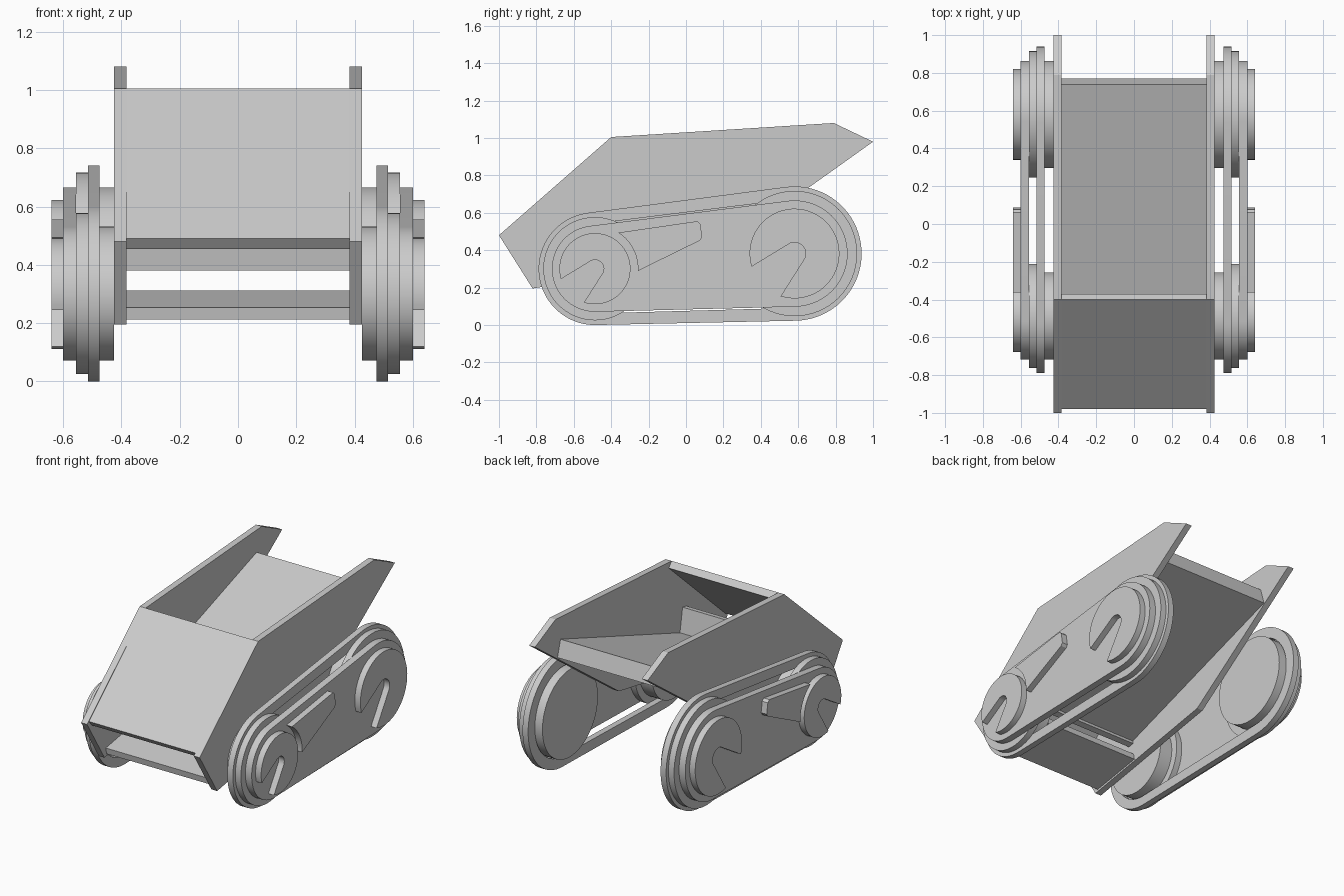
import bpy, bmesh, math
from math import sin, cos, radians

cube = bpy.data.objects.get("Cube")
if cube:
    bpy.data.objects.remove(cube, do_unlink=True)

gray = bpy.data.materials.new("plain_gray")
gray.use_nodes = True
COLOUR = (0.6, 0.6, 0.6, 1)
gray.diffuse_color = COLOUR
gray.node_tree.nodes["Principled BSDF"].inputs["Base Color"].default_value = COLOUR

FRONT = (-0.487, 0.301)   # wheel centres in (y, z)
REAR = (0.58, 0.382)


def arc(centre, r, start, end, n=40):
    """Points of a circular arc, angles in degrees."""
    out = []
    for i in range(n + 1):
        a = radians(start + (end - start) * i / n)
        out.append((centre[0] + r * cos(a), centre[1] + r * sin(a)))
    return out


def disc(centre, r):
    return arc(centre, r, 0, 360, 64)[:-1]


def belt_line(r_front, r_rear):
    """Outline of a belt pulled tight around both wheels."""
    dy, dz = REAR[0] - FRONT[0], REAR[1] - FRONT[1]
    tilt = math.degrees(math.atan2(dz, dy))
    spread = math.degrees(math.acos((r_front - r_rear) / math.hypot(dy, dz)))
    return (arc(REAR, r_rear, tilt - spread, tilt + spread)
            + arc(FRONT, r_front, tilt + spread, tilt + 360 - spread))


def slotted_disc(centre, r):
    """Disc with a wedge slot that opens forward and down."""
    return arc(centre, r, 252, 557, 56) + arc(centre, r * 0.25, 130, -40, 12)


def prism(name, outline, x0, x1, mirror=False, hole=None):
    """Extrude a (y, z) outline along x; a hole outline makes a ring."""
    bm = bmesh.new()

    def loop(pts, x):
        return [bm.verts.new((x, y, z)) for y, z in pts]

    def bridge(a, b):
        for i in range(len(a)):
            j = (i + 1) % len(a)
            bm.faces.new((a[i], a[j], b[j], b[i]))

    a, b = loop(outline, x0), loop(outline, x1)
    bridge(a, b)
    if hole:
        c, d = loop(hole, x0), loop(hole, x1)
        bridge(c, d)
        bridge(a, c)
        bridge(b, d)
    else:
        bm.faces.new(a)
        bm.faces.new(b)
    bmesh.ops.recalc_face_normals(bm, faces=bm.faces)
    mesh = bpy.data.meshes.new(name)
    bm.to_mesh(mesh)
    bm.free()
    mesh.materials.append(gray)
    ob = bpy.data.objects.new(name, mesh)
    bpy.context.collection.objects.link(ob)
    if mirror:
        ob.modifiers.new("Mirror", 'MIRROR').use_axis[0] = True
    bpy.ops.object.select_all(action='DESELECT')
    ob.select_set(True)
    bpy.context.view_layer.objects.active = ob
    bpy.ops.object.shade_smooth_by_angle(angle=radians(20))


# Body: side plates
W = 0.383
prism("side_plates",
      [(-1, 0.48), (-0.4, 1.005), (0.79, 1.08), (1, 0.98), (0.14, 0.366), (-0.82, 0.195)],
      W, 0.425, mirror=True)

# Body: sloped front panel, bed, upright lip across its front, low shelf
prism("front_panel", [(-0.98, 0.491), (-0.4, 1.005), (-0.37, 0.97), (-0.95, 0.455)], -W, W)
prism("bed", [(0.738, 0.932), (0.77, 0.825), (-0.48, 0.402), (-0.49, 0.505)], -W, W)
prism("bed_lip", [(-0.465, 0.387), (-0.512, 0.662), (-0.552, 0.655), (-0.505, 0.38)], -W, W)
prism("front_shelf", [(-0.8, 0.213), (-0.807, 0.253), (-0.46, 0.312), (-0.453, 0.272)], -W, W)

# Track belt and inner track plate
prism("track_belt", belt_line(0.301, 0.359), 0.475, 0.515, True, hole=belt_line(0.239, 0.29))
prism("track_plate", belt_line(0.23, 0.284), 0.555, 0.6, True)

# Wheels: hub, flange and slotted cap
for side, centre, hub, flange, cap in (("front", FRONT, 0.23, 0.276, 0.19),
                                       ("rear", REAR, 0.284, 0.335, 0.24)):
    prism(side + "_wheel_hubs", disc(centre, hub), 0.425, 0.516, True)
    prism(side + "_wheel_flanges", disc(centre, flange), 0.515, 0.555, True)
    prism(side + "_wheel_caps", slotted_disc(centre, cap), 0.6, 0.64, True)

# Wedge-shaped cover behind the front wheel cap
prism("track_covers",
      arc(FRONT, 0.23, 57, -3, 14)
      + [(0.075, 0.452), (0.087, 0.47), (0.076, 0.54), (0.06, 0.555)],
      0.6, 0.64, True)
